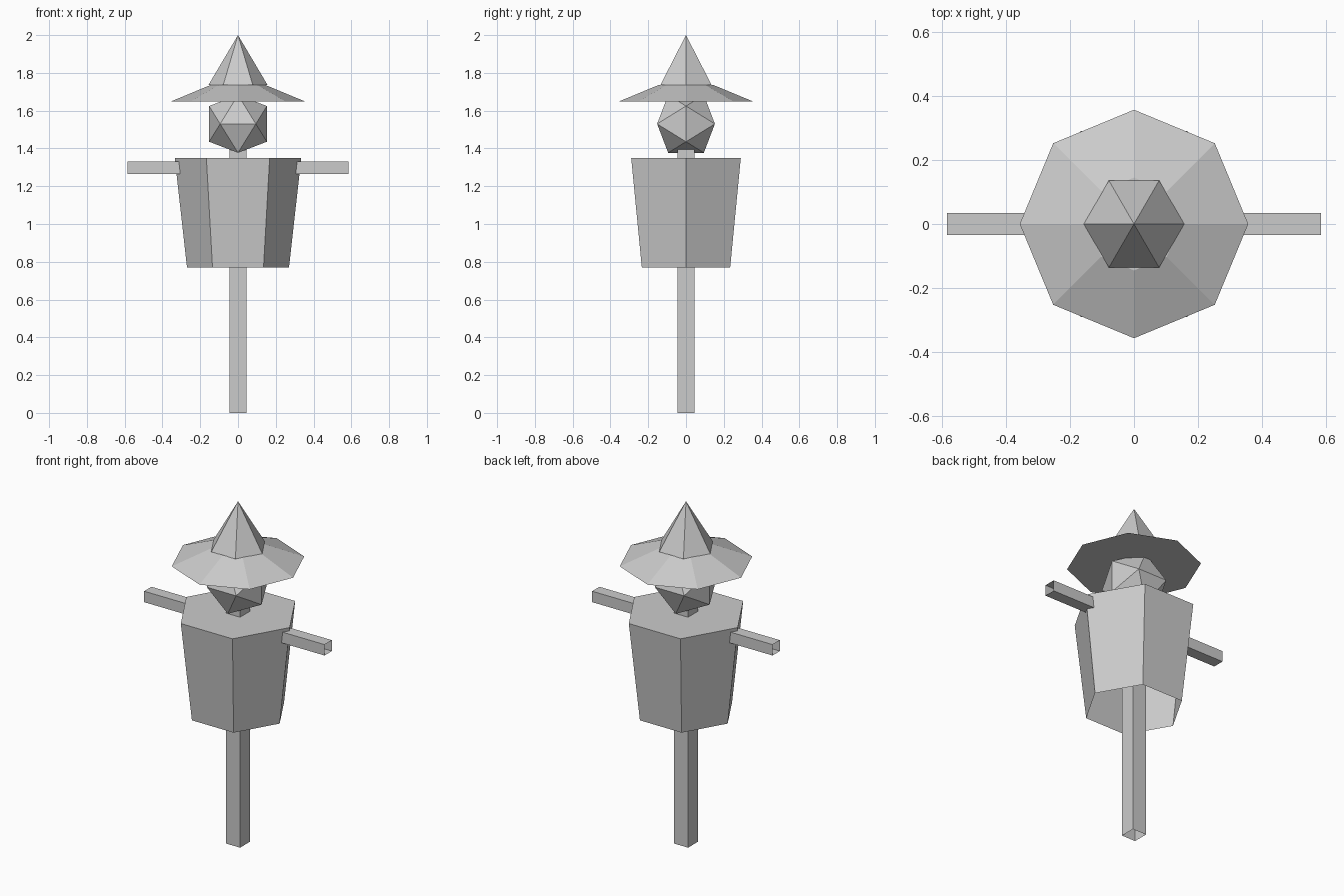
import bpy, bmesh, math
from mathutils import Matrix, Vector

if "Cube" in bpy.data.objects:
    bpy.data.objects.remove(bpy.data.objects["Cube"])

grey = bpy.data.materials.new("plain grey")
grey.diffuse_color = (0.6, 0.6, 0.6, 1)
grey.use_nodes = True
grey.node_tree.nodes["Principled BSDF"].inputs["Base Color"].default_value = grey.diffuse_color


def finish(name, bm):
    bmesh.ops.recalc_face_normals(bm, faces=bm.faces)
    mesh = bpy.data.meshes.new(name)
    bm.to_mesh(mesh)
    bm.free()
    mesh.materials.append(grey)
    obj = bpy.data.objects.new(name, mesh)
    bpy.context.collection.objects.link(obj)
    return obj


def frustum(name, sides, r_low, r_high, z_low, z_high, open_bottom=False):
    bm = bmesh.new()
    bmesh.ops.create_cone(bm, cap_ends=True, segments=sides, radius1=r_low,
                          radius2=r_high, depth=z_high - z_low,
                          matrix=Matrix.Translation((0, 0, (z_low + z_high) / 2))
                          @ Matrix.Rotation(math.pi / 2, 4, 'Z'))
    bmesh.ops.remove_doubles(bm, verts=bm.verts, dist=1e-4)
    bm.normal_update()
    if open_bottom:
        low = [f for f in bm.faces if f.normal.z < -0.99]
        bmesh.ops.delete(bm, geom=low, context='FACES')
    return finish(name, bm)


def square_tube(name, size, centre, axis):
    # Box with both ends along the given axis left open
    bm = bmesh.new()
    bmesh.ops.create_cube(bm, size=1, matrix=Matrix.Translation(centre)
                          @ Matrix.Diagonal((*size, 1)))
    bm.normal_update()
    ends = [f for f in bm.faces if abs(f.normal[axis]) > 0.9]
    bmesh.ops.delete(bm, geom=ends, context='FACES')
    return finish(name, bm)


# Post and crossbar arms
square_tube("post", (0.09, 0.09, 1.45), (0, 0, 0.725), 2)
square_tube("crossbar_arms", (1.17, 0.068, 0.064), (0, 0, 1.298), 0)

# Tapered sack body, open underneath
frustum("torso", 6, 0.27, 0.335, 0.77, 1.35, open_bottom=True)

# Twenty-sided head, hulled from three crossed rectangles
bm = bmesh.new()
s = 0.0945
p = s * (1 + math.sqrt(5)) / 2
for a in (-s, s):
    for b in (-p, p):
        for co in ((0, a, b), (a, b, 0), (b, 0, a)):
            bm.verts.new(Vector(co) + Vector((0, 0, 1.53)))
bmesh.ops.convex_hull(bm, input=bm.verts)
finish("head", bm)

# Pointed hat
frustum("hat_brim", 8, 0.357, 0.145, 1.648, 1.736)
frustum("hat_crown", 6, 0.157, 0, 1.735, 2.0)
